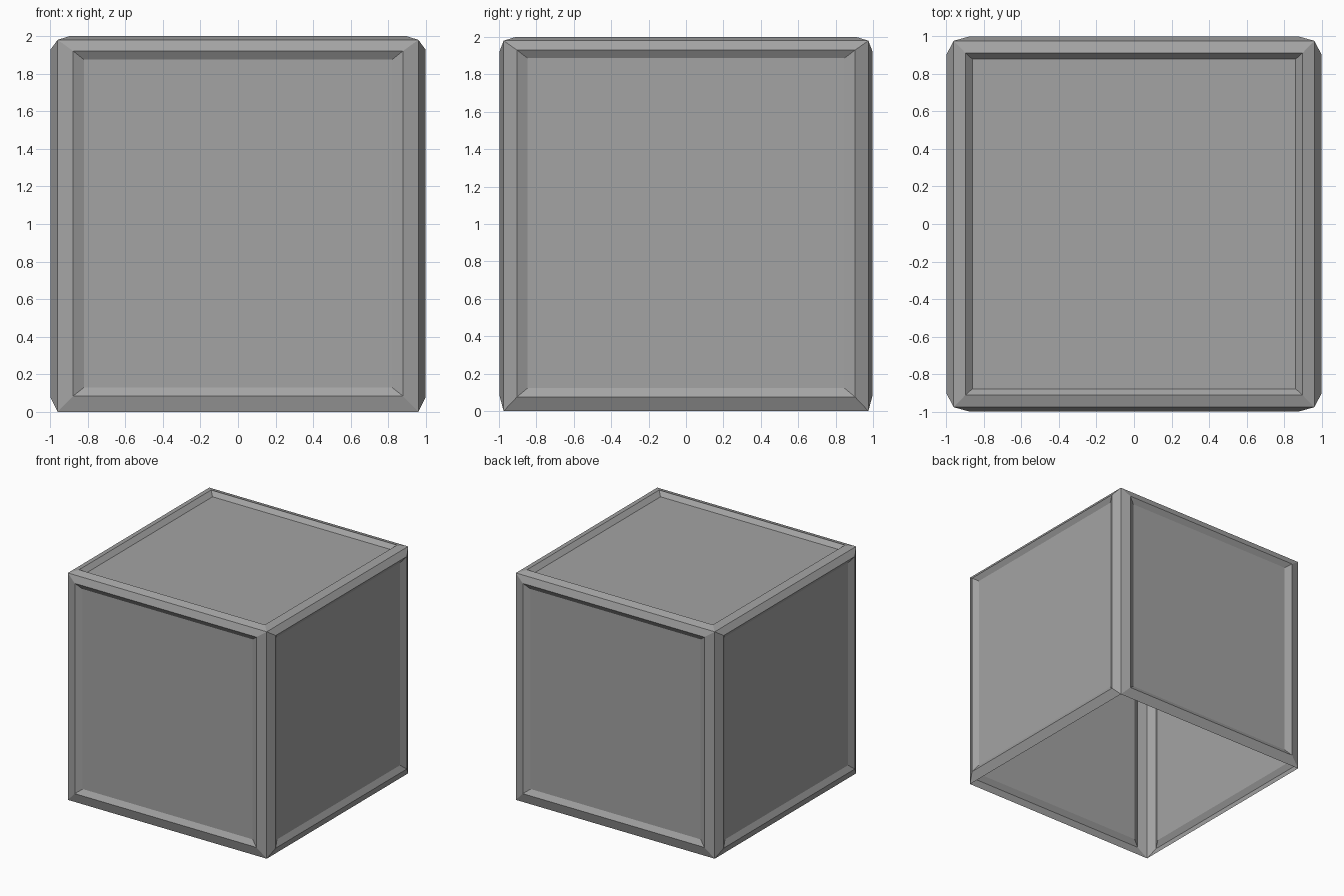
import bpy
import bmesh
from mathutils import Vector

cube = bpy.data.objects.get("Cube")
if cube:
    bpy.data.objects.remove(cube, do_unlink=True)

grey = bpy.data.materials.new("plain_grey")
grey.use_nodes = True
colour = (0.37, 0.37, 0.37, 1)
grey.diffuse_color = colour
grey.node_tree.nodes["Principled BSDF"].inputs["Base Color"].default_value = colour

X, Y, Z = Vector((1, 0, 0)), Vector((0, 1, 0)), Vector((0, 0, 1))


def framed_panel(name, u, v, rings):
    """Sheet with a raised bevelled frame and a sunken centre.
    Each ring is (half width, low, high, distance outward)."""
    n = u.cross(v)
    bm = bmesh.new()
    loops = []
    for half, low, high, out in rings:
        corners = ((-half, low), (half, low), (half, high), (-half, high))
        loops.append([bm.verts.new(u * a + v * b + n * out) for a, b in corners])
    for outer, inner in zip(loops, loops[1:]):
        for i in range(4):
            j = (i + 1) % 4
            bm.faces.new((outer[i], outer[j], inner[j], inner[i]))
    bm.faces.new(loops[-1])
    mesh = bpy.data.meshes.new(name)
    bm.to_mesh(mesh)
    bm.free()
    mesh.materials.append(grey)
    obj = bpy.data.objects.new(name, mesh)
    bpy.context.collection.objects.link(obj)


# Rings: box edge, raised frame crest, sunken panel
front_rings = [(0.96, 0, 1.98, 0.975), (0.877, 0.085, 1.92, 0.998), (0.82, 0.13, 1.875, 0.97)]
side_rings = [(0.975, 0, 1.98, 0.96), (0.904, 0.075, 1.93, 0.997), (0.848, 0.122, 1.887, 0.97)]
top_rings = [(0.96, -0.975, 0.975, 1.98), (0.897, -0.91, 0.91, 2.0), (0.86, -0.877, 0.877, 1.964)]

# Four walls and the lid; the underside stays open
framed_panel("front_wall", X, Z, front_rings)
framed_panel("back_wall", -X, Z, front_rings)
framed_panel("left_wall", Y, Z, side_rings)
framed_panel("right_wall", -Y, Z, side_rings)
framed_panel("top_lid", X, Y, top_rings)
